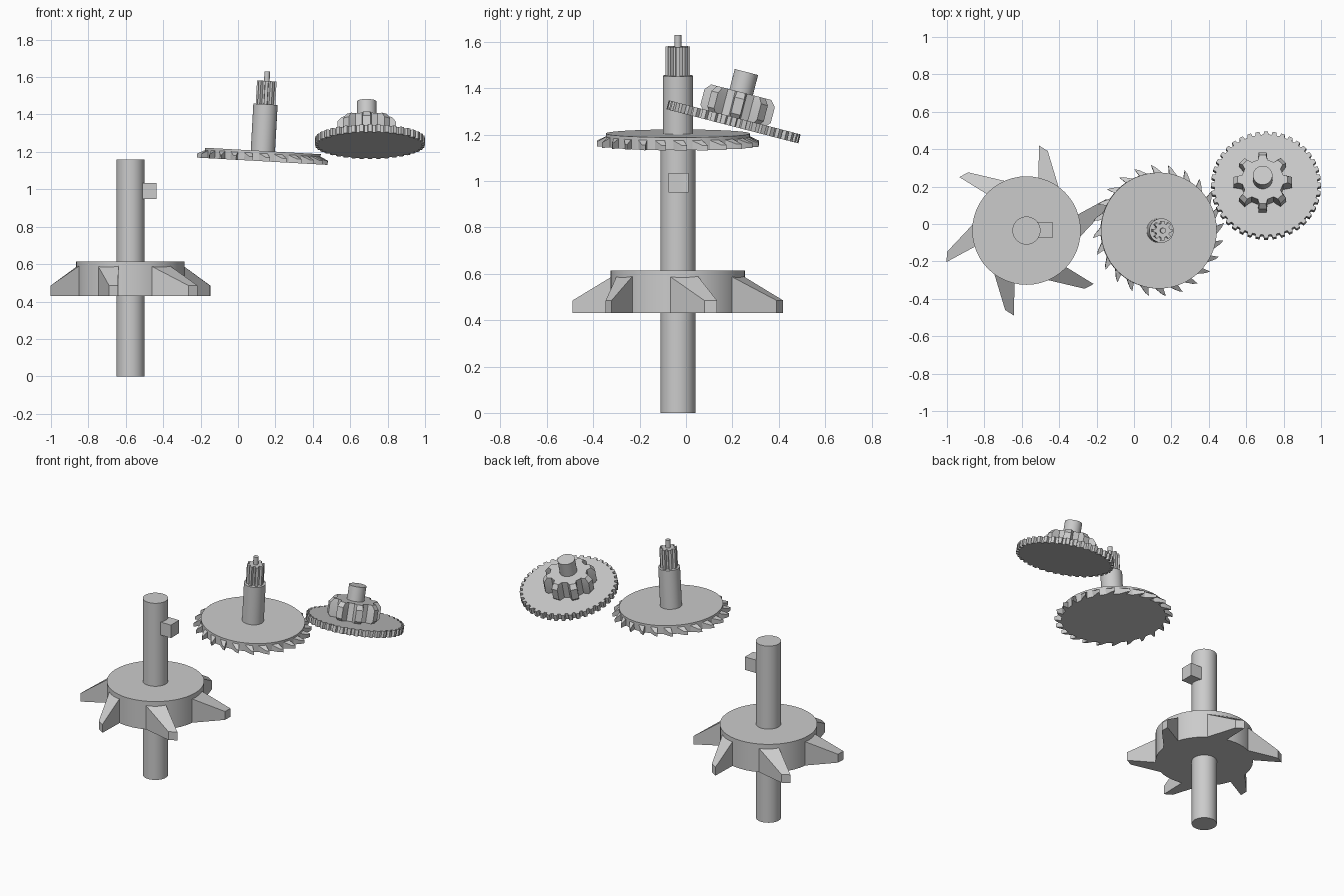
import bpy, bmesh, math
from mathutils import Matrix, Vector

if "Cube" in bpy.data.objects:
    bpy.data.objects.remove(bpy.data.objects["Cube"])


def finish(name, bm, mat):
    bmesh.ops.recalc_face_normals(bm, faces=bm.faces[:])
    me = bpy.data.meshes.new(name)
    bm.to_mesh(me)
    bm.free()
    ob = bpy.data.objects.new(name, me)
    ob.matrix_world = mat
    bpy.context.collection.objects.link(ob)
    bpy.context.view_layer.objects.active = ob
    for o in bpy.context.selected_objects:
        o.select_set(False)
    ob.select_set(True)
    bpy.ops.object.shade_smooth_by_angle(angle=math.radians(25))
    return ob


def polar(r, deg, z):
    a = math.radians(deg)
    return Vector((r * math.cos(a), r * math.sin(a), z))


def loft(bm, rings):
    vs = [[bm.verts.new(p) for p in ring] for ring in rings]
    n = len(vs[0])
    bm.faces.new(vs[0][::-1])
    bm.faces.new(vs[-1])
    for a, b in zip(vs, vs[1:]):
        for i in range(n):
            j = (i + 1) % n
            bm.faces.new((a[i], a[j], b[j], b[i]))


def cyl(name, r, z0, z1, mat, n=48):
    bm = bmesh.new()
    loft(bm, [[polar(r, 360 * i / n, z) for i in range(n)] for z in (z0, z1)])
    return finish(name, bm, mat)


def spur(name, n, root, levels, fracs, mat, phase=0):
    """Straight-toothed gear; levels are (z, tip radius), fracs are half widths at root and tip."""
    step = 360 / n
    rings = []
    for z, tip in levels:
        ring = []
        for i in range(n):
            for r, f in ((root, -fracs[0]), (tip, -fracs[1]), (tip, fracs[1]), (root, fracs[0])):
                ring.append(polar(r, phase + step * (i + f), z))
        rings.append(ring)
    bm = bmesh.new()
    loft(bm, rings)
    return finish(name, bm, mat)


def swept_teeth(name, n, start, base, tip, z0, z_in, z_out, mat):
    """Raked ratchet teeth; base and tip are (radius, angle, radius, angle)."""
    bm = bmesh.new()
    for i in range(n):
        a = start + 360 * i / n
        rings = []
        for zi, zo in ((z0, z0), (z_in, z_out)):
            rings.append([polar(base[0], a + base[1], zi), polar(tip[0], a + tip[1], zo),
                          polar(tip[2], a + tip[3], zo), polar(base[2], a + base[3], zi)])
        loft(bm, rings)
    return finish(name, bm, mat)


# Drive wheel: upright shaft, disc, six raked teeth, key block
A = Matrix.Translation((-0.575, -0.035, 0))
cyl("drive_shaft", 0.075, 0, 1.16, A)
cyl("drive_disc", 0.29, 0.43, 0.615, A)
swept_teeth("drive_teeth", 6, 15, (0.28, -24, 0.28, 2), (0.44, 0, 0.459, 6.5),
            0.43, 0.595, 0.485, A)
bm = bmesh.new()
bmesh.ops.create_cube(bm, size=1, matrix=Matrix.Translation((0.095, 0.003, 0.992))
                      @ Matrix.Diagonal((0.09, 0.085, 0.085, 1)))
finish("drive_key", bm, A)

# Middle wheel: leaning slightly to the right
B = Matrix.Translation((0.13, -0.035, 1.15)) @ Matrix.Rotation(math.radians(3.2), 4, 'Y')
cyl("middle_disc", 0.31, 0, 0.055, B, 64)
swept_teeth("middle_teeth", 24, 3, (0.3, -9, 0.3, 1), (0.34, 0, 0.352, 3.5),
            0, 0.047, 0.022, B)
cyl("middle_shaft", 0.065, 0.05, 0.305, B)
spur("middle_pinion", 8, 0.038, [(0.305, 0.053), (0.43, 0.053)], (0.33, 0.2), B)
cyl("middle_pin", 0.015, 0.42, 0.48, B, 24)

# Last wheel: tipped backward, fine rim teeth with a coarse gear and hub above
C = Matrix.Translation((0.706, 0.205, 1.255)) @ Matrix.Rotation(math.radians(-14.5), 4, 'X')
spur("last_rim_gear", 40, 0.277, [(-0.02, 0.294), (0.02, 0.294)], (0.32, 0.22), C)
spur("last_coarse_gear", 8, 0.112, [(0.015, 0.14), (0.035, 0.158), (0.105, 0.158), (0.132, 0.135)],
     (0.3, 0.17), Matrix.Translation((-0.018, 0, 0)) @ C)
cyl("last_hub", 0.052, 0.1, 0.222, Matrix.Translation((-0.018, 0, 0)) @ C)
